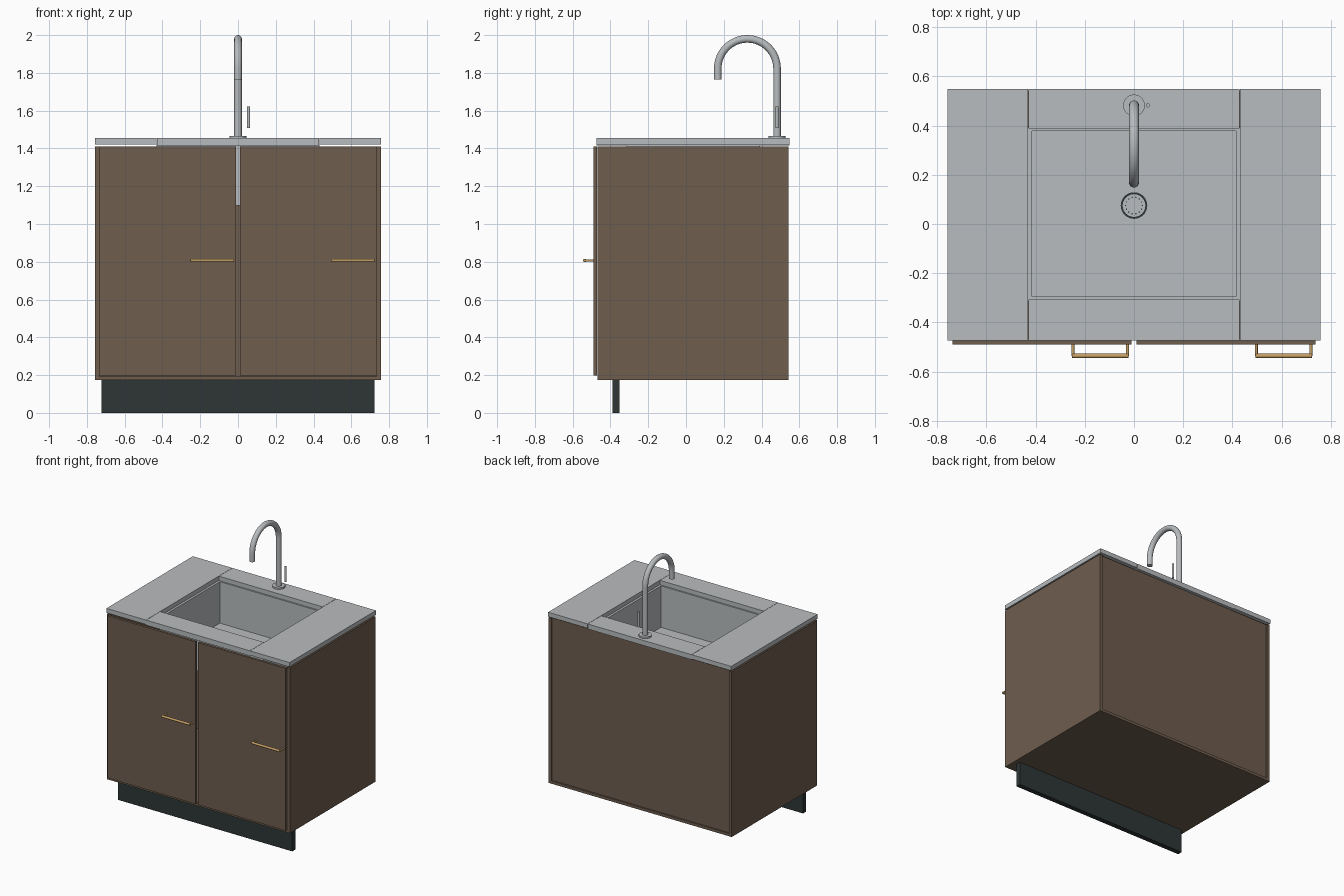
import bpy, bmesh, math
from mathutils import Vector

if "Cube" in bpy.data.objects:
    bpy.data.objects.remove(bpy.data.objects["Cube"])


def mat(name, col):
    m = bpy.data.materials.new(name)
    m.diffuse_color = (*col, 1)
    m.use_nodes = True
    m.node_tree.nodes["Principled BSDF"].inputs["Base Color"].default_value = m.diffuse_color
    return m


BROWN = mat("brown_wood", (0.158, 0.110, 0.076))
STEEL = mat("brushed_steel", (0.485, 0.505, 0.520))
DARK = mat("dark_plinth", (0.027, 0.037, 0.036))
GOLD = mat("brass", (0.56, 0.35, 0.13))


def finish(name, bm, material, smooth=False):
    bmesh.ops.recalc_face_normals(bm, faces=bm.faces[:])
    me = bpy.data.meshes.new(name)
    bm.to_mesh(me)
    bm.free()
    ob = bpy.data.objects.new(name, me)
    bpy.context.collection.objects.link(ob)
    me.materials.append(material)
    if smooth:
        bpy.ops.object.select_all(action='DESELECT')
        ob.select_set(True)
        bpy.context.view_layer.objects.active = ob
        bpy.ops.object.shade_smooth_by_angle(angle=math.radians(35))
    return ob


def box(name, x, y, z, material):
    bm = bmesh.new()
    bmesh.ops.create_cube(bm, size=1)
    for v in bm.verts:
        v.co = Vector([(r[0] + r[1]) / 2 + c * (r[1] - r[0])
                       for r, c in zip((x, y, z), v.co)])
    return finish(name, bm, material)


def tube(name, pts, r, material, n=24):
    """Capped round tube along a path lying in a plane."""
    bm = bmesh.new()
    pts = [Vector(p) for p in pts]
    rings = []
    for i, p in enumerate(pts):
        t = (pts[min(i + 1, len(pts) - 1)] - pts[max(i - 1, 0)]).normalized()
        side = Vector((1, 0, 0)) if abs(t.x) < 0.9 else Vector((0, 1, 0))
        up = t.cross(side).normalized()
        rings.append([bm.verts.new(p + r * (math.cos(a) * side + math.sin(a) * up))
                      for a in (2 * math.pi * k / n for k in range(n))])
    for a, b in zip(rings, rings[1:]):
        for k in range(n):
            bm.faces.new((a[k], a[(k + 1) % n], b[(k + 1) % n], b[k]))
    bm.faces.new(rings[0])
    bm.faces.new(rings[-1])
    return finish(name, bm, material, True)


# Cabinet carcass
TOP = 1.411
for s, side in ((-1, "left"), (1, "right")):
    box(side + "_side_panel", sorted((s * 0.735, s * 0.758)), (-0.469, 0.542), (0.175, TOP), BROWN)
box("bottom_panel", (-0.735, 0.735), (-0.469, 0.542), (0.175, 0.196), BROWN)
box("back_panel", (-0.735, 0.735), (0.512, 0.532), (0.196, TOP), BROWN)
box("plinth_board", (-0.722, 0.722), (-0.39, -0.353), (0, 0.175), DARK)

# Doors
for s, side in ((-1, "left"), (1, "right")):
    box(side + "_door", sorted((s * 0.01, s * 0.737)), (-0.49, -0.471), (0.197, TOP), BROWN)

# Handles: two posts and a bar on each door
for x0, side in ((-0.248, "left"), (0.497, "right")):
    x1, z = x0 + 0.222, 0.807
    for x, end in ((x0, "inner"), (x1, "outer")):
        tube(f"{side}_handle_{end}_post", [(x, -0.488, z), (x, -0.536, z)], 0.006, GOLD, 16)
    tube(side + "_handle_bar", [(x0 - 0.004, -0.536, z), (x1 + 0.004, -0.536, z)], 0.009, GOLD, 16)

# Countertop: two side slabs and two strips around the basin opening
CB, CT = 1.421, 1.454
for s, side in ((-1, "left"), (1, "right")):
    box(side + "_counter_slab", sorted((s * 0.431, s * 0.758)), (-0.473, 0.548), (CB, CT), STEEL)
box("front_counter_strip", (-0.429, 0.429), (-0.473, -0.306), (CB - 0.005, CT), STEEL)
box("back_counter_strip", (-0.429, 0.429), (0.388, 0.548), (CB - 0.005, CT), STEEL)

# Basin: walls and floor, its rim forming a ledge under the counter
for s, side in ((-1, "left"), (1, "right")):
    box(side + "_basin_wall", sorted((s * 0.414, s * 0.431)), (-0.315, 0.392), (1.097, CB), STEEL)
box("front_basin_wall", (-0.414, 0.414), (-0.315, -0.295), (1.097, CB), STEEL)
box("back_basin_wall", (-0.414, 0.414), (0.377, 0.392), (1.097, CB), STEEL)
box("basin_floor", (-0.414, 0.414), (-0.295, 0.377), (1.097, 1.111), STEEL)

# Drain: dark seat ring, strainer plate and a circle of holes
DY = 0.075
tube("drain_seat", [(0, DY, 1.105), (0, DY, 1.113)], 0.054, DARK, 48)
tube("drain_strainer", [(0, DY, 1.105), (0, DY, 1.116)], 0.046, STEEL, 48)
for k in range(14):
    a = 2 * math.pi * k / 14
    x, y = 0.034 * math.cos(a), DY + 0.034 * math.sin(a)
    tube(f"strainer_hole_{k}", [(x, y, 1.114), (x, y, 1.117)], 0.003, DARK, 8)

# Tap: base flange, gooseneck pipe and separate lever rod
TY, R, ZC = 0.482, 0.157, 1.823
tube("tap_base", [(0, TY, CT), (0, TY, 1.466)], 0.044, STEEL, 48)
arc = [(0, TY - R + R * math.cos(a), ZC + R * math.sin(a))
       for a in (math.pi * k / 32 for k in range(33))]
tube("tap_gooseneck", [(0, TY, CT)] + arc + [(0, TY - 2 * R, 1.766)], 0.02, STEEL, 32)
tube("tap_lever", [(0.056, TY, 1.507), (0.056, TY, 1.622)], 0.008, STEEL, 20)
